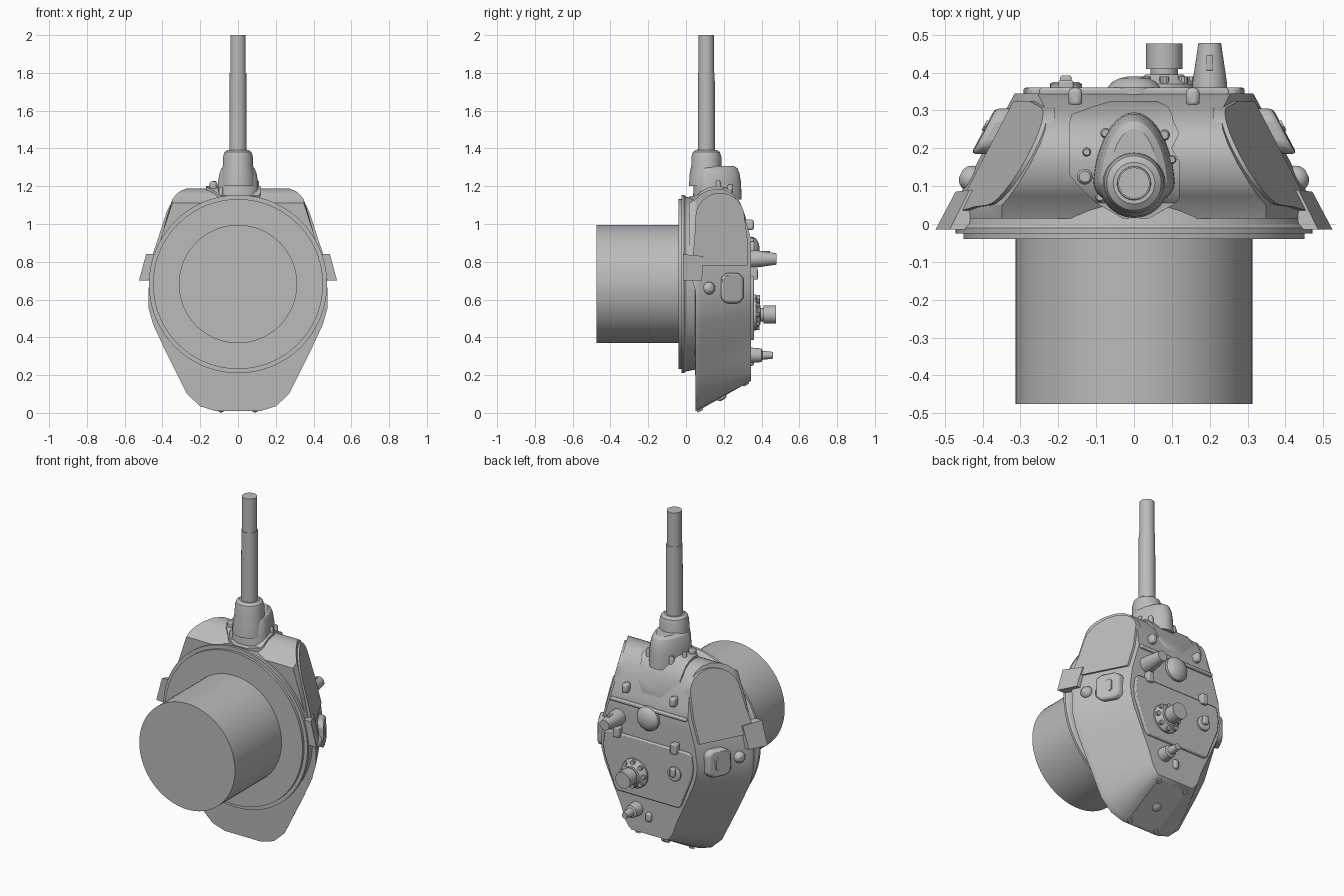
import bpy, bmesh, math
from mathutils import Vector

if "Cube" in bpy.data.objects:
    bpy.data.objects.remove(bpy.data.objects["Cube"])

paint = bpy.data.materials.new("grey_paint")
paint.use_nodes = True
paint.diffuse_color = (0.5, 0.5, 0.5, 1)
paint.node_tree.nodes["Principled BSDF"].inputs["Base Color"].default_value = paint.diffuse_color
parts = []


def finish(name, bm, bevel=0):
    bmesh.ops.recalc_face_normals(bm, faces=bm.faces)
    mesh = bpy.data.meshes.new(name)
    bm.to_mesh(mesh)
    bm.free()
    mesh.materials.append(paint)
    ob = bpy.data.objects.new(name, mesh)
    bpy.context.collection.objects.link(ob)
    if bevel:
        mod = ob.modifiers.new("bevel", "BEVEL")
        mod.width, mod.segments, mod.limit_method = bevel, 2, "ANGLE"
    parts.append(ob)
    return ob


def loft(name, rings, bevel=0):
    """Skin a row of closed rings and cap both ends."""
    bm = bmesh.new()
    rows = [[bm.verts.new(p) for p in ring] for ring in rings]
    n = len(rows[0])
    for a, b in zip(rows, rows[1:]):
        for i in range(n):
            bm.faces.new((a[i], a[(i + 1) % n], b[(i + 1) % n], b[i]))
    bm.faces.new(rows[0])
    bm.faces.new(rows[-1])
    return finish(name, bm, bevel)


def lathe(name, origin, axis, profile, n=32):
    """Revolve (distance, radius) pairs around an axis."""
    turn = Vector(axis).to_track_quat("Z", "Y")
    angles = [2 * math.pi * i / n for i in range(n)]
    return loft(name, [[Vector(origin) + turn @ Vector((r * math.cos(a), r * math.sin(a), d))
                        for a in angles] for d, r in profile])


def box(name, centre, size, bevel=0.006):
    cx, cy, cz = centre
    sx, sy, sz = (s / 2 for s in size)
    rings = [[(cx + i * sx, cy + j * sy, cz + k * sz) for i, j in
              ((-1, -1), (1, -1), (1, 1), (-1, 1))] for k in (-1, 1)]
    return loft(name, rings, bevel)


def lerp(a, b, t):
    return a + (b - a) * t


# Curved front of the turret, as depth and height
front = [(.05, 1.13), (.075, 1.157), (.11, 1.176), (.16, 1.187), (.21, 1.18), (.25, 1.155),
         (.285, 1.105), (.31, 1.04), (.33, .97), (.345, .92)]


def front_z(y):
    for (y0, z0), (y1, z1) in zip(front, front[1:]):
        if y <= y1:
            return lerp(z0, z1, (y - y0) / (y1 - y0))
    return front[-1][1]


# Half outlines of the base and the roof below the cheeks
base = [(.12, .01), (.2, .035), (.27, .1), (.32, .2), (.39, .34), (.45, .47), (.475, .56), (.475, .65)]
roof = [(.115, .17), (.13, .18), (.155, .215), (.185, .3), (.24, .42), (.29, .53), (.31, .6), (.315, .66)]


def side_x(y, z):
    t = (y - .05) / .295
    if z > .72:
        return lerp(.45 - .29 * (z - .78), .305 - .3 * (z - .75), t)
    return lerp(.47, .314, t)


def section(y, top):
    t = (y - .05) / .295
    half = [(lerp(a, c, t), lerp(b, d, t)) for (a, b), (c, d) in zip(base, roof)]
    half += [(side_x(y, z), z) for z in (.77, lerp(.77, top, .5), top)]
    return [(x, y, z) for x, z in half] + [(-x, y, z) for x, z in reversed(half)]


rings = [section(y, z) for y, z in front]
lip = [(x, .015 if z > .7 else .049, z - .02 * (z > 1.1)) for x, y, z in rings[0]]
loft("turret_body", [lip] + rings)

# Turret ring and basket, facing forward
hub = (0, 0, .682)
lathe("turret_ring", hub, (0, 1, 0), [(-.04, .45), (-.025, .45), (-.025, .472), (-.01, .472),
                                      (0, .462), (.055, .452)], 72)
lathe("turret_basket", hub, (0, 1, 0), [(-.475, .313), (-.03, .313)], 72)


def side_plate(name, outline, inner, outer, bevel=0):
    """Plates lying on both sloping flanks, outlined by depth and height."""
    for side, word in ((1, "left"), (-1, "right")):
        loft(word + "_" + name, [[(side * (side_x(y, z) + off), y, z) for y, z in outline]
                                 for off in (inner, outer)], bevel)


def octagon(cy, cz, w, h, c):
    return [(cy + a * w - a * c * p, cz + b * h - b * c * (1 - p)) for a, b, p in
            ((1, 1, 0), (1, 1, 1), (-1, 1, 1), (-1, 1, 0), (-1, -1, 0), (-1, -1, 1), (1, -1, 1), (1, -1, 0))]


# Cheek armour, side lugs, vision ports and pistol plugs
arc = [(.18 + .13 * math.cos(a), 1.035 + .13 * math.sin(a))
       for a in (math.pi * i / 12 for i in range(13))]
side_plate("cheek_plate", [(.325, .78), (.325, .92)] + arc + [(.045, .92), (.03, .78)], -.02, .012)
side_plate("side_lug", [(-.015, .7), (.085, .7), (.09, .83), (-.015, .84)], -.03, .02)
side_plate("vision_port", octagon(.245, .66, .06, .08, .025), -.02, .032, .012)
side_plate("vision_slit", octagon(.26, .66, .013, .036, .01), 0, .037)
for side, word in ((1, "left"), (-1, "right")):
    lathe(word + "_pistol_plug", (side * .43, .12, .66), (side, .5, 0),
          [(-.02, .033), (.01, .033), (.022, .026), (.03, .012)], 20)

# Mantlet flange draped over the curved front
rows = [(.015, -.03, .04), (.055, -.1, .11), (.07, -.115, .12), (.11, -.155, .12), (.13, -.17, .12),
        (.165, -.17, .12), (.2, -.17, .1), (.24, -.17, .12), (.27, -.17, .105), (.29, -.165, .1),
        (.31, -.11, .09), (.325, -.06, .06)]
loft("mantlet_flange", [[(l, y, front_z(max(y, .05)) - .03), (r, y, front_z(max(y, .05)) - .03),
                         (r, y, front_z(max(y, .05)) + .015), (l, y, front_z(max(y, .05)) + .015)]
                        for y, l, r in rows])
for x, y, r in ((-.13, .125, .021), (-.125, .19, .012), (-.075, .24, .014), (.08, .235, .015),
                (.085, .09, .012), (-.09, .07, .012), (.1, .17, .012)):
    lathe("flange_bolt", (x, y, front_z(y) - .01), (0, 0, 1), [(0, r), (.045, r), (.055, r * .7)], 14)


# Mantlet hump, an egg-shaped casting that narrows toward the roof
def egg(z, grow):
    ring = []
    for i in range(40):
        s, c = math.sin(math.pi * i / 20), math.cos(math.pi * i / 20)
        up = max(s, 0)
        ring.append(((.102 + grow) * c * (1 - .1 * up), .115 + (s * (.07 + grow) if s < 0 else s * (.172 + grow)), z))
    return ring


loft("mantlet_hump", [egg(1.13, .008), egg(1.22, .004), egg(1.27, -.004), egg(1.295, -.015), egg(1.308, -.035)])

# Gun collar and barrel
gun = (0, .108, 0)
lathe("gun_collar", gun, (0, 0, 1), [(1.2, .092), (1.27, .088), (1.31, .08), (1.355, .079),
                                     (1.38, .072), (1.392, .055)], 40)
lathe("gun_barrel", gun, (0, 0, 1), [(1.35, .046), (1.8, .044), (1.8, .041), (2, .041)], 40)

# Roof hatch and front roof seam
half = [(.2, .385), (.215, .4), (.285, .58), (.292, .64), (.282, .71), (.265, .725)]
outline = half + [(-x, z) for x, z in reversed(half)]
loft("roof_hatch", [[(x, y, z) for x, z in outline] for y in (.33, .36)], .006)
box("roof_seam", (0, .345, .915), (.5, .03, .02))

# Roof vent dome and periscope cone
lathe("vent_dome", (0, .34, .86), (0, 1, 0), [(0, .07), (.02, .07), (.035, .058), (.045, .038), (.05, .014)])
lathe("periscope_cone", (.2, .33, .815), (0, 1, 0), [(0, .046), (.04, .046), (.148, .03)])
box("periscope_slit", (.2, .425, .852), (.018, .04, .01), .003)

# Bolted hatch cupola
lathe("cupola_base", (.08, .345, .52), (0, 1, 0), [(0, .085), (.025, .085), (.04, .06), (.05, .05)])
lathe("cupola_stub", (.08, .36, .52), (0, 1, 0), [(0, .036), (.05, .036), (.05, .048), (.117, .048)])
for i in range(8):
    a = math.pi * i / 4
    lathe("cupola_bolt", (.08 + .07 * math.cos(a), .36, .52 + .07 * math.sin(a)), (0, 1, 0),
          [(0, .013), (.03, .013)], 10)

# Rear antenna mount
lathe("antenna_mount", (.08, .33, .305), (0, 1, 0), [(0, .042), (.07, .036), (.075, .024), (.13, .018)], 20)

# Hatch hinges, hatch latch and lifting eyes
for x in (.195, -.18):
    box("hatch_hinge", (x, .36, .735), (.04, .04, .06))
lathe("hatch_latch_base", (-.18, .345, .585), (0, 1, 0), [(0, .042), (.025, .042), (.03, .034)], 20)
box("hatch_latch", (-.18, .375, .6), (.03, .035, .05))
for x, z in ((.155, .995), (-.155, .995), (0, .275)):
    box("lifting_eye", (x, .335, z), (.036, .05, .055), .012)

# Rear access plate with corner lugs and a centre bolt
slope = Vector((0, .283, .16))
out = Vector((0, .16, -.283)).normalized()
start = Vector((0, .05, .01))
loft("rear_plate", [[start + slope * t + Vector((x, 0, 0)) + out * d
                     for x, d in ((-.1, -.01), (.1, -.01), (.1, .006), (-.1, .006))] for t in (.05, .95)])
for x in (-.09, .09):
    for t in (.07, .93):
        lathe("rear_plate_lug", start + slope * t + Vector((x, 0, 0)), out, [(-.01, .017), (.014, .017)], 4)
lathe("rear_plate_bolt", start + slope * .48, out, [(-.01, .026), (.014, .026), (.02, .015)], 16)

bpy.ops.object.select_all(action="DESELECT")
for ob in parts:
    ob.select_set(True)
bpy.context.view_layer.objects.active = parts[0]
bpy.ops.object.shade_smooth_by_angle(angle=math.radians(30))
